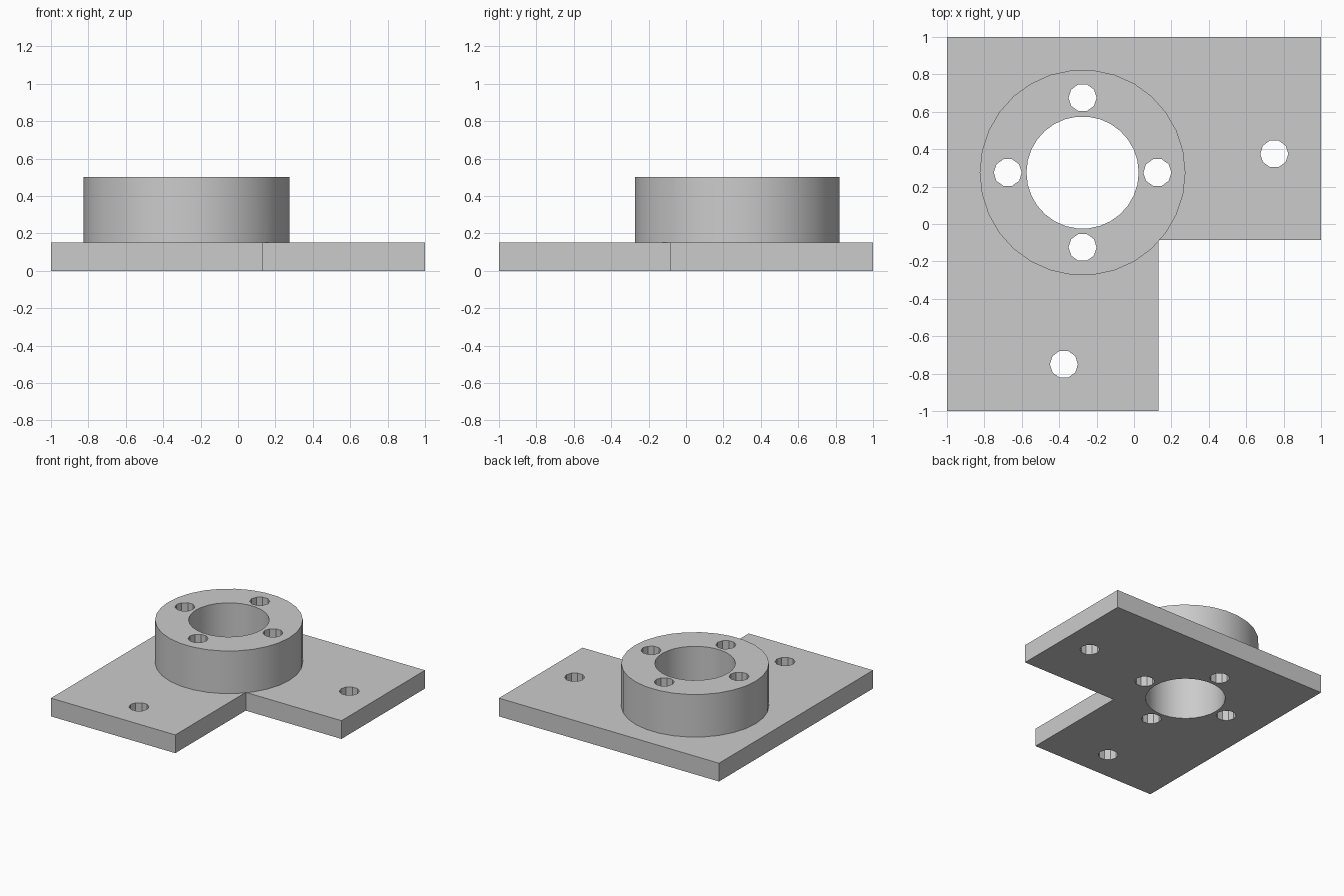
import bpy
import bmesh
import math

cube = bpy.data.objects.get("Cube")
if cube:
    bpy.data.objects.remove(cube, do_unlink=True)

PLATE_TOP, RING_TOP = 0.15, 0.5
RING_X, RING_Y = -0.275, 0.275
HOLE_R, HOLE_SIDES = 0.075, 10

grey = bpy.data.materials.new("plain_grey")
grey.use_nodes = True
colour = (0.6, 0.6, 0.6, 1)
grey.diffuse_color = colour
grey.node_tree.nodes["Principled BSDF"].inputs["Base Color"].default_value = colour


def prism(name, outline, bottom, top):
    """Extrude a flat outline upward into a closed solid."""
    bm = bmesh.new()
    base = bm.faces.new([bm.verts.new((x, y, bottom)) for x, y in outline])
    moved = bmesh.ops.extrude_face_region(bm, geom=[base])["geom"]
    verts = [v for v in moved if isinstance(v, bmesh.types.BMVert)]
    bmesh.ops.translate(bm, verts=verts, vec=(0, 0, top - bottom))
    bmesh.ops.recalc_face_normals(bm, faces=bm.faces)
    mesh = bpy.data.meshes.new(name)
    bm.to_mesh(mesh)
    bm.free()
    mesh.materials.append(grey)
    obj = bpy.data.objects.new(name, mesh)
    bpy.context.collection.objects.link(obj)
    return obj


def circle(x, y, radius, sides):
    angles = [math.tau * i / sides for i in range(sides)]
    return [(x + radius * math.cos(a), y + radius * math.sin(a)) for a in angles]


def combine(target, tool, operation):
    """Apply a boolean and discard the tool solid."""
    mod = target.modifiers.new("boolean", "BOOLEAN")
    mod.operation = operation
    mod.solver = "EXACT"
    mod.object = tool
    bpy.context.view_layer.objects.active = target
    bpy.ops.object.modifier_apply(modifier=mod.name)
    bpy.data.objects.remove(tool, do_unlink=True)


# L-shaped base plate with the raised ring joined on top
outline = [(-1, -1), (0.13, -1), (0.13, -0.085), (1, -0.085), (1, 1), (-1, 1)]
flange = prism("flange_plate", outline, 0, PLATE_TOP)
ring = prism("ring", circle(RING_X, RING_Y, 0.55, 30), PLATE_TOP, RING_TOP)
combine(flange, ring, "UNION")

# Central bore
bore = prism("bore_cutter", circle(RING_X, RING_Y, 0.3, 30), -0.1, 0.6)
combine(flange, bore, "DIFFERENCE")

# Four bolt holes around the bore and two mounting holes in the arms
holes = [(0.75, 0.375), (-0.375, -0.75)]
for dx, dy in ((1, 0), (0, 1), (-1, 0), (0, -1)):
    holes.append((RING_X + 0.4 * dx, RING_Y + 0.4 * dy))
for x, y in holes:
    cutter = prism("hole_cutter", circle(x, y, HOLE_R, HOLE_SIDES), -0.1, 0.6)
    combine(flange, cutter, "DIFFERENCE")

# Smooth the round walls, keep the corners crisp
bpy.ops.object.select_all(action="DESELECT")
flange.select_set(True)
bpy.context.view_layer.objects.active = flange
bpy.ops.object.shade_smooth_by_angle(angle=math.radians(30))
